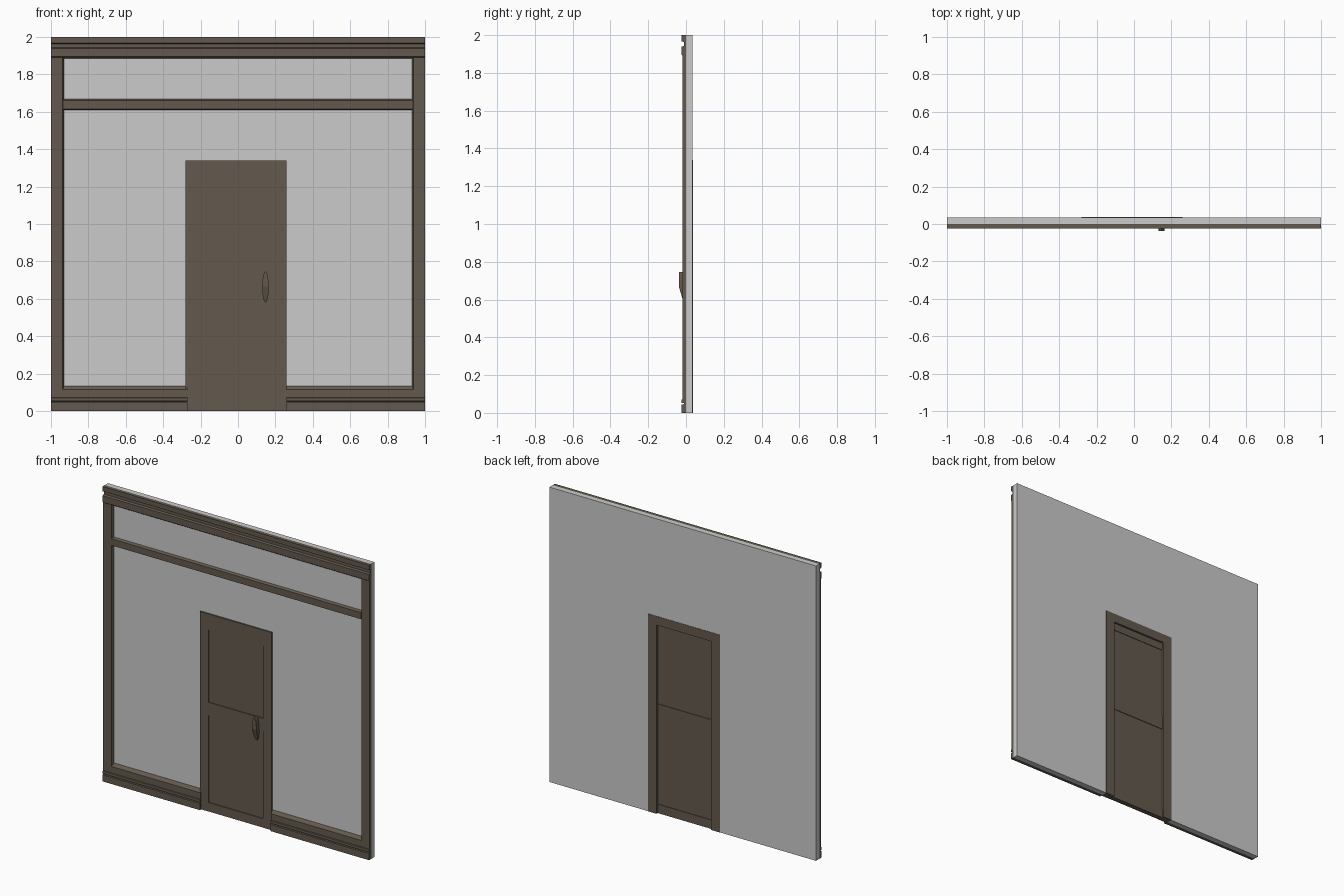
import bpy, bmesh, math

if "Cube" in bpy.data.objects:
    bpy.data.objects.remove(bpy.data.objects["Cube"])

def material(name, rgb):
    m = bpy.data.materials.new(name)
    m.diffuse_color = (*rgb, 1)
    m.use_nodes = True
    m.node_tree.nodes["Principled BSDF"].inputs["Base Color"].default_value = m.diffuse_color
    return m

GREY = material("wall_grey", (0.60, 0.60, 0.60))
BROWN = material("dark_brown", (0.125, 0.102, 0.076))

def prism(name, loop_a, loop_b, mat):
    """Closed solid between two matching point loops."""
    bm = bmesh.new()
    a = [bm.verts.new(p) for p in loop_a]
    b = [bm.verts.new(p) for p in loop_b]
    n = len(a)
    bm.faces.new(a)
    bm.faces.new(b[::-1])
    for i in range(n):
        bm.faces.new((a[i], b[i], b[(i + 1) % n], a[(i + 1) % n]))
    bmesh.ops.recalc_face_normals(bm, faces=bm.faces)
    me = bpy.data.meshes.new(name)
    bm.to_mesh(me)
    bm.free()
    me.materials.append(mat)
    ob = bpy.data.objects.new(name, me)
    bpy.context.collection.objects.link(ob)
    return ob

def along_x(name, yz, x0, x1, mat=BROWN):
    return prism(name, [(x0, y, z) for y, z in yz], [(x1, y, z) for y, z in yz], mat)

def along_y(name, xz, y0, y1, mat=BROWN):
    return prism(name, [(x, y0, z) for x, z in xz], [(x, y1, z) for x, z in xz], mat)

def along_z(name, xy, z0, z1, mat=BROWN):
    return prism(name, [(x, y, z0) for x, y in xy], [(x, y, z1) for x, y in xy], mat)

def arch(x0, x1, top):
    return [(x0, 0), (x0, top), (x1, top), (x1, 0)]

DL, DR, DT = -0.28, 0.26, 1.34      # door frame outline
IL, IR, IT = -0.215, 0.195, 1.28    # opening inside the frame

# Wall panel with doorway
along_y("wall", [(-1, 0), (-1, 2), (1, 2), (1, 0)] + arch(DL, DR, DT)[::-1], 0, 0.035, GREY)

# Grooved top moulding
along_x("top_moulding", [(0, 2), (-0.024, 2), (-0.024, 1.968), (-0.010, 1.963),
                         (-0.010, 1.943), (-0.024, 1.938), (-0.024, 1.895),
                         (-0.018, 1.89), (0, 1.885)], -1, 1)

# Grooved skirting with sloping top, on both sides of the door
skirting = [(0, 0), (-0.024, 0), (-0.024, 0.045), (-0.010, 0.046), (-0.010, 0.052),
            (-0.024, 0.053), (-0.024, 0.07), (-0.018, 0.072), (-0.018, 0.115), (0, 0.135)]
along_x("skirting_left", skirting, -1, -0.27)
along_x("skirting_right", skirting, 0.26, 1)

# Side posts with chamfered inner edge
for side, s in (("left", -1), ("right", 1)):
    along_z("post_" + side, [(s, 0), (s, -0.018), (s * 0.938, -0.018), (s * 0.93, 0)],
            0.075, 1.893)

# Transom rail
along_x("transom_rail", [(0, 1.61), (-0.018, 1.615), (-0.018, 1.66), (0, 1.667)], -0.935, 0.935)

# Door frame
along_y("door_frame", [(DL, 0), (DL, DT), (DR, DT), (DR, 0)] + arch(IL, IR, IT)[::-1],
        -0.010, 0.037)

# Door leaf and its cross rails
def box_y(name, z0, z1, y0, y1):
    return along_y(name, [(IL, z0), (IR, z0), (IR, z1), (IL, z1)], y0, y1)

box_y("door_leaf", 0, IT, -0.003, 0.020)
for name, z0, z1 in (("bottom", 0, 0.06), ("middle", 0.65, 0.74), ("top", 1.23, IT)):
    box_y("door_rail_" + name, z0, z1, -0.009, 0.024)

# Oval door handle, thinning toward the bottom
outline = [(0.147 + 0.017 * math.cos(t * math.tau / 24),
            0.663 + 0.083 * math.sin(t * math.tau / 24)) for t in range(24)]
def handle_front(z):
    return -0.037 + max(0, 0.665 - z) * 0.30
bm = bmesh.new()
bm.from_mesh(along_y("door_handle", outline, -0.004, -0.037).data)
front = [v for v in bm.verts if v.co.y < -0.03]
bmesh.ops.bisect_plane(bm, geom=bm.verts[:] + bm.edges[:] + bm.faces[:],
                       plane_co=(0, 0, 0.665), plane_no=(0, 0, 1))
for v in bm.verts:
    if v.co.y < -0.03:
        v.co.y = handle_front(v.co.z)
bm.to_mesh(bpy.data.objects["door_handle"].data)
bm.free()
